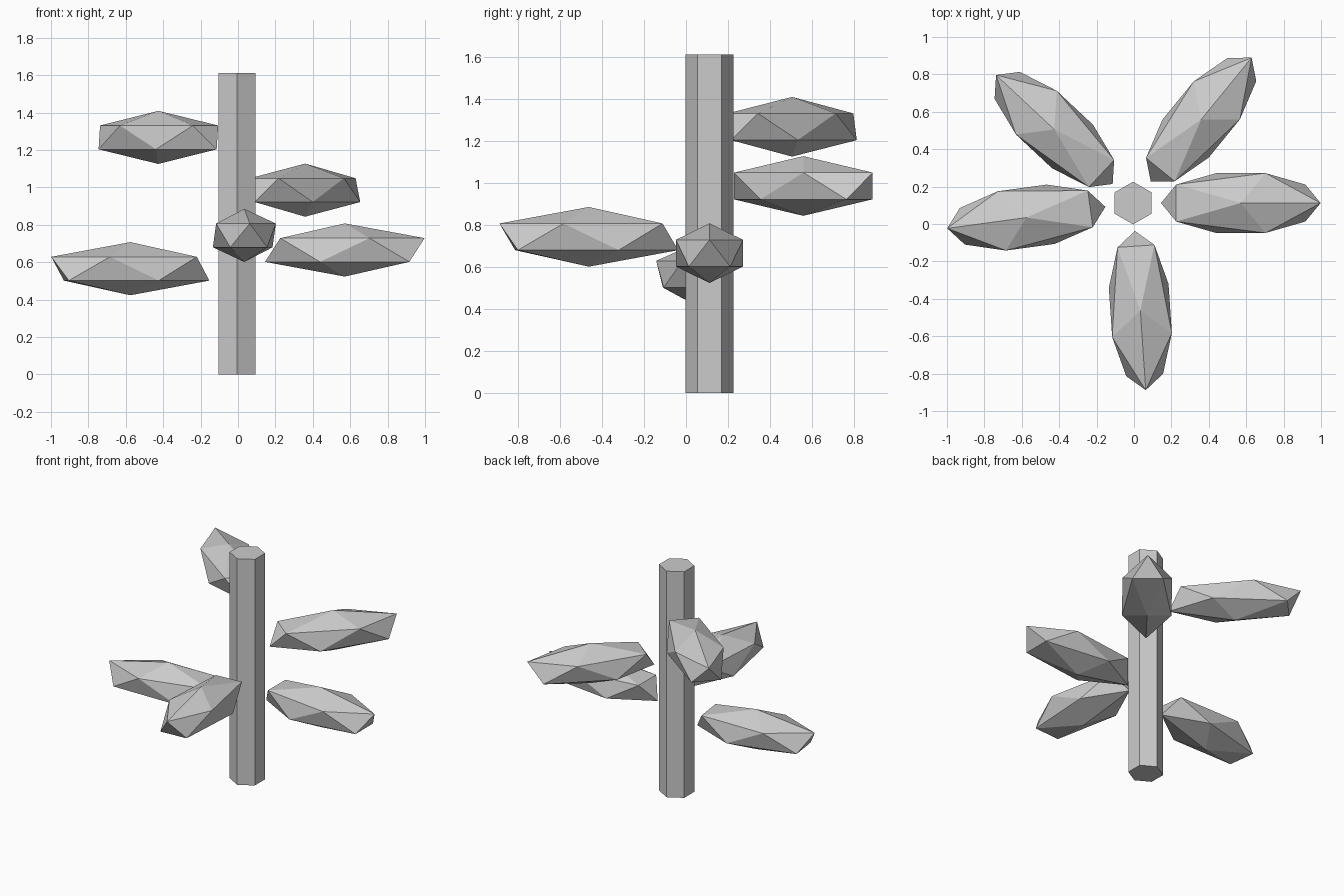
import bpy
from math import cos, sin

cube = bpy.data.objects.get("Cube")
if cube:
    bpy.data.objects.remove(cube, do_unlink=True)

# One plain grey for the whole plant
grey = bpy.data.materials.new("plain_grey")
grey.use_nodes = True
colour = (0.6, 0.6, 0.6, 1)
grey.diffuse_color = colour
grey.node_tree.nodes["Principled BSDF"].inputs["Base Color"].default_value = colour

STEM_X, STEM_Y = -0.005, 0.112
STEM_HEIGHT = 1.61
LEAF_DISTANCE = 0.576
LEAF_SIZE = (0.477, 0.188, 0.142)
SPIRAL_STEP = 2.39  # radians between successive leaves
LEAF_HEIGHTS = (0.665, 1.267, 0.743, 0.985, 0.565)


def finish(name):
    obj = bpy.context.object
    obj.name = name
    obj.data.name = name
    obj.data.materials.append(grey)
    return obj


# Six-sided stem
bpy.ops.mesh.primitive_cylinder_add(
    vertices=6, radius=0.114, depth=STEM_HEIGHT,
    location=(STEM_X, STEM_Y, STEM_HEIGHT / 2))
finish("stem")

# Faceted leaves floating around the stem in a spiral
for i, height in enumerate(LEAF_HEIGHTS):
    angle = i * SPIRAL_STEP
    bpy.ops.mesh.primitive_ico_sphere_add(
        subdivisions=1, radius=1,
        location=(STEM_X + LEAF_DISTANCE * cos(angle),
                  STEM_Y + LEAF_DISTANCE * sin(angle), height),
        rotation=(0, 0, angle))
    leaf = finish(f"leaf_{i + 1}")
    leaf.scale = LEAF_SIZE
